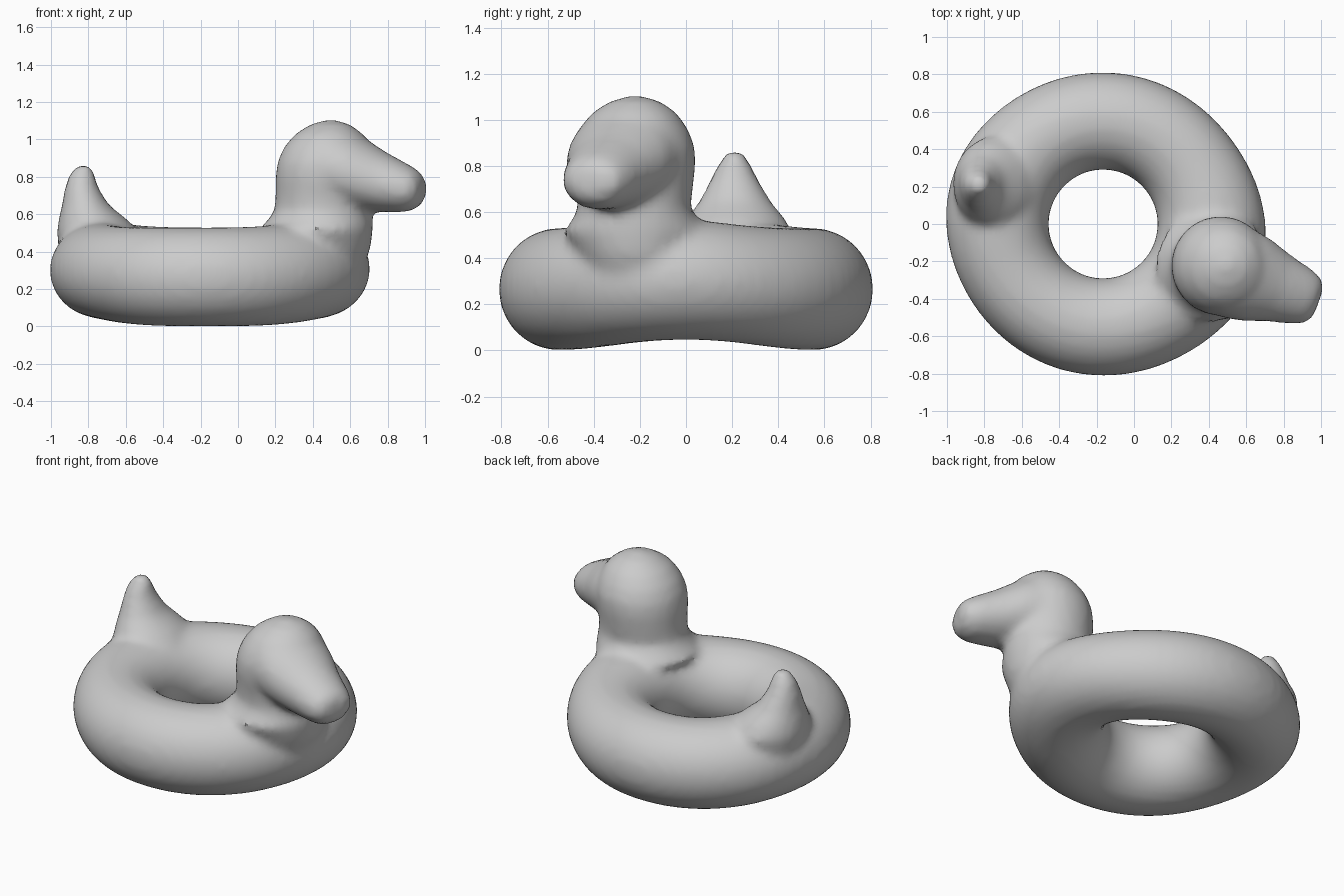
import bpy, bmesh, math
from mathutils import Vector

if "Cube" in bpy.data.objects:
    bpy.data.objects.remove(bpy.data.objects["Cube"], do_unlink=True)

vinyl = bpy.data.materials.new("light_grey_vinyl")
vinyl.use_nodes = True
GREY = (0.6, 0.6, 0.6, 1)
vinyl.diffuse_color = GREY
vinyl.node_tree.nodes["Principled BSDF"].inputs["Base Color"].default_value = GREY


def loft(name, rings, closed=False):
    """Skin a list of point rings; cap the ends unless the loft is closed."""
    bm = bmesh.new()
    loops = [[bm.verts.new(p) for p in ring] for ring in rings]
    n = len(loops[0])
    for i in range(len(loops) if closed else len(loops) - 1):
        a, b = loops[i], loops[(i + 1) % len(loops)]
        for j in range(n):
            k = (j + 1) % n
            bm.faces.new((a[j], a[k], b[k], b[j]))
    if not closed:
        bm.faces.new(loops[0])
        bm.faces.new(loops[-1])
    bmesh.ops.recalc_face_normals(bm, faces=bm.faces)
    mesh = bpy.data.meshes.new(name)
    bm.to_mesh(mesh)
    bm.free()
    mesh.materials.append(vinyl)
    obj = bpy.data.objects.new(name, mesh)
    bpy.context.collection.objects.link(obj)
    return obj


def oval(center, u, v, n=32):
    """Ring of points around center with half-axes u and v."""
    c = Vector(center)
    return [c + math.cos(t) * u + math.sin(t) * v
            for t in (2 * math.pi * i / n for i in range(n))]


def upright(name, stations):
    """Stack of level ovals given as z, x min, x max, y min, y max."""
    return loft(name, [oval(((x0 + x1) / 2, (y0 + y1) / 2, z),
                            Vector(((x1 - x0) / 2, 0, 0)),
                            Vector((0, (y1 - y0) / 2, 0)))
                       for z, x0, x1, y0, y1 in stations])


def bump(angle, center, width):
    d = math.remainder(angle - math.radians(center), 2 * math.pi)
    return math.exp(-(d / math.radians(width)) ** 2)


# Swim ring, swelling under the chest and the tail
sections = []
for i in range(64):
    a = 2 * math.pi * i / 64
    out = Vector((math.cos(a), math.sin(a), 0))
    chest, rear = bump(a, -12, 35), bump(a, 165, 35)
    inner = 0.29
    outer = 0.812 + 0.065 * chest + 0.035 * rear
    low = 0.045 * math.cos(a) ** 4
    high = 0.53 + 0.045 * chest + 0.03 * rear
    mid = out * (inner + outer) / 2 + Vector((-0.165, 0, (low + high) / 2))
    sections.append(oval(mid, out * (outer - inner) / 2,
                         Vector((0, 0, (high - low) / 2)), 28))
ring = loft("duck_swim_ring", sections, closed=True)

# Neck flaring out of the ring, and the round head
head = upright("head_and_neck", [
    (0.30, 0.25, 0.66, -0.42, 0.00), (0.42, 0.20, 0.71, -0.47, 0.04),
    (0.52, 0.11, 0.722, -0.53, 0.09), (0.57, 0.16, 0.722, -0.49, 0.05),
    (0.62, 0.195, 0.72, -0.47, 0.02), (0.70, 0.20, 0.71, -0.475, 0.03),
    (0.80, 0.20, 0.72, -0.49, 0.042), (0.88, 0.21, 0.73, -0.49, 0.04),
    (0.96, 0.245, 0.71, -0.46, 0.01), (1.03, 0.305, 0.67, -0.41, -0.04),
    (1.08, 0.385, 0.60, -0.33, -0.11), (1.103, 0.46, 0.53, -0.25, -0.19)])

# Beak tapering forward from the head: reach, bottom, top, half width
forward = Vector((0.94, -0.34, 0))
side = Vector((0.34, 0.94, 0))
beak = loft("beak", [
    oval(Vector((0.46, -0.23, (lo + hi) / 2)) + forward * reach,
         side * half, Vector((0, 0, (hi - lo) / 2)))
    for reach, lo, hi, half in [
        (0.00, 0.63, 1.08, 0.24), (0.10, 0.62, 1.07, 0.25),
        (0.20, 0.62, 1.02, 0.235), (0.35, 0.61, 0.93, 0.185),
        (0.47, 0.61, 0.87, 0.155), (0.53, 0.635, 0.835, 0.13),
        (0.56, 0.68, 0.79, 0.08)]])

# Pointed tail
tail = upright("tail", [
    (0.30, -0.94, -0.55, 0.02, 0.42), (0.50, -0.97, -0.52, -0.04, 0.47),
    (0.57, -0.96, -0.59, 0.00, 0.43), (0.65, -0.942, -0.69, 0.06, 0.365),
    (0.74, -0.927, -0.745, 0.105, 0.315), (0.81, -0.905, -0.765, 0.14, 0.28),
    (0.85, -0.875, -0.78, 0.165, 0.255), (0.868, -0.845, -0.805, 0.19, 0.23)])

# Fuse everything into one inflated skin with soft blends
bpy.ops.object.select_all(action="DESELECT")
for part in (ring, head, beak, tail):
    part.select_set(True)
bpy.context.view_layer.objects.active = ring
bpy.ops.object.join()
fuse = ring.modifiers.new("fuse", "REMESH")
fuse.mode = "VOXEL"
fuse.voxel_size = 0.025
soften = ring.modifiers.new("soften", "SMOOTH")
soften.factor = 0.5
soften.iterations = 8
for m in (fuse, soften):
    bpy.ops.object.modifier_apply(modifier=m.name)
bpy.ops.object.shade_smooth_by_angle(angle=math.radians(30))
